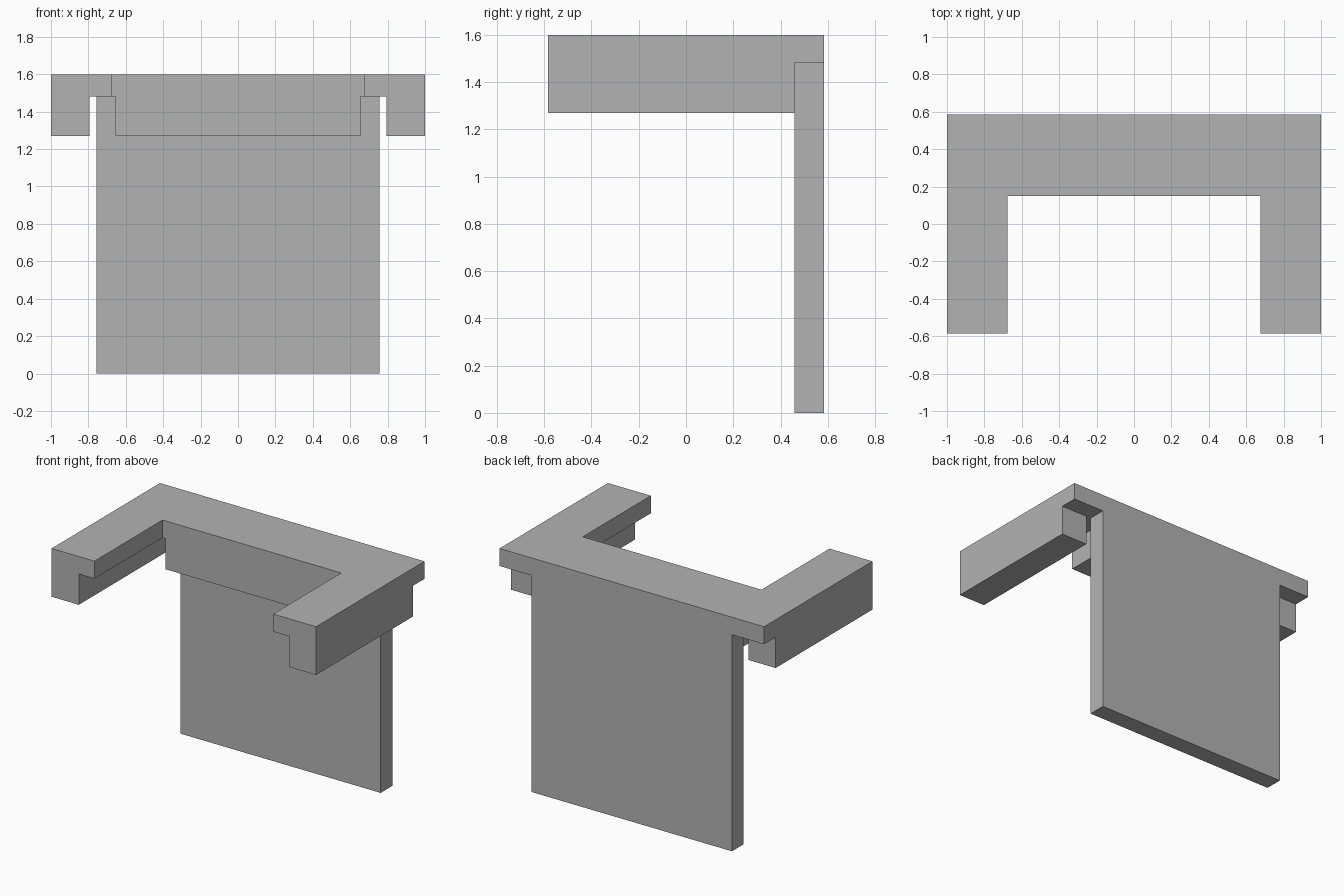
import bpy
import bmesh

cube = bpy.data.objects.get("Cube")
if cube:
    bpy.data.objects.remove(cube, do_unlink=True)

# Shared plain grey finish
grey = bpy.data.materials.new("plain_grey")
grey.use_nodes = True
colour = (0.45, 0.45, 0.45, 1.0)
grey.diffuse_color = colour
grey.node_tree.nodes["Principled BSDF"].inputs["Base Color"].default_value = colour

# Main dimensions
TOP, SLAB_BASE, RAIL_BASE = 1.6, 1.48, 1.27
HALF_W, HALF_D = 1.0, 0.585
INNER_X, INNER_Y = 0.676, 0.15
PANEL_X, PANEL_FRONT = 0.757, 0.46
RAIL_X, APRON_X = 0.794, 0.655
OVERLAP = 0.05


def prism(name, outline, z0, z1):
    """Extrude a flat plan outline between two heights."""
    bm = bmesh.new()
    face = bm.faces.new([bm.verts.new((x, y, z0)) for x, y in outline])
    result = bmesh.ops.extrude_face_region(bm, geom=[face])
    top = [g for g in result["geom"] if isinstance(g, bmesh.types.BMVert)]
    bmesh.ops.translate(bm, verts=top, vec=(0, 0, z1 - z0))
    bmesh.ops.recalc_face_normals(bm, faces=bm.faces)
    mesh = bpy.data.meshes.new(name)
    bm.to_mesh(mesh)
    bm.free()
    mesh.materials.append(grey)
    obj = bpy.data.objects.new(name, mesh)
    bpy.context.collection.objects.link(obj)
    return obj


def box(name, x0, x1, y0, y1, z0, z1):
    return prism(name, [(x0, y0), (x1, y0), (x1, y1), (x0, y1)], z0, z1)


# U-shaped top slab
half = [(HALF_W, HALF_D), (HALF_W, -HALF_D), (INNER_X, -HALF_D), (INNER_X, INNER_Y)]
outline = half + [(-x, y) for x, y in reversed(half)]
top_frame = prism("top_frame", outline, SLAB_BASE, TOP)

# Side rails and front apron, fused to the underside of the slab
supports = [
    box("left_rail", RAIL_X, HALF_W, -HALF_D, PANEL_FRONT, RAIL_BASE, SLAB_BASE + OVERLAP),
    box("right_rail", -HALF_W, -RAIL_X, -HALF_D, PANEL_FRONT, RAIL_BASE, SLAB_BASE + OVERLAP),
    box("apron", -APRON_X, APRON_X, INNER_Y, PANEL_FRONT, RAIL_BASE, SLAB_BASE + OVERLAP),
]
bpy.context.view_layer.objects.active = top_frame
for part in supports:
    mod = top_frame.modifiers.new("join_" + part.name, "BOOLEAN")
    mod.operation = "UNION"
    mod.solver = "EXACT"
    mod.object = part
    bpy.ops.object.modifier_apply(modifier=mod.name)
    bpy.data.objects.remove(part, do_unlink=True)

# Upright back panel
box("back_panel", -PANEL_X, PANEL_X, PANEL_FRONT, HALF_D, 0, SLAB_BASE)
